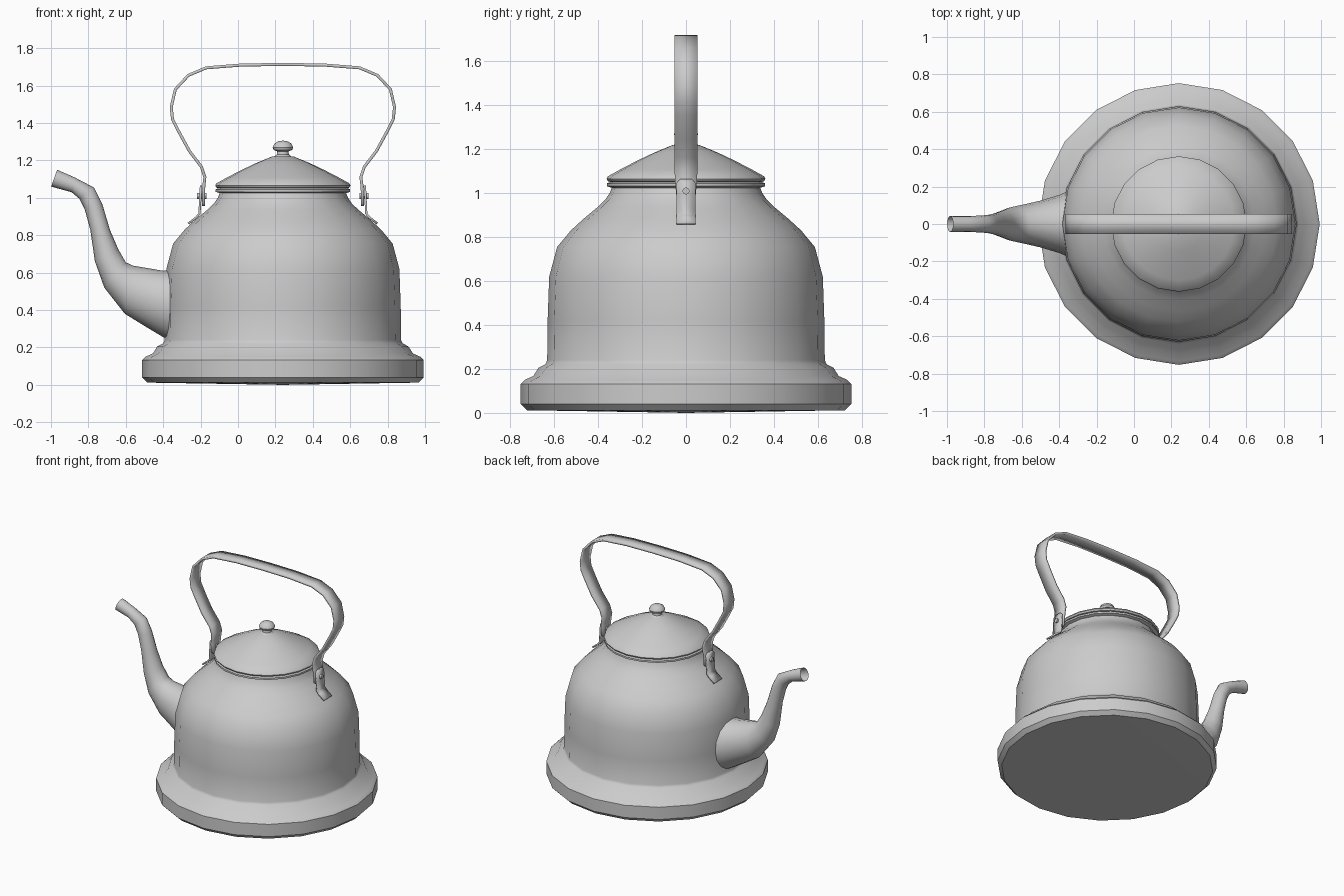
import bpy, bmesh, math

CX = 0.24      # axis of the body
SIDES = 20


def finish(name, bm, angle=40):
    bmesh.ops.recalc_face_normals(bm, faces=bm.faces)
    me = bpy.data.meshes.new(name)
    bm.to_mesh(me)
    bm.free()
    ob = bpy.data.objects.new(name, me)
    bpy.context.collection.objects.link(ob)
    bpy.ops.object.select_all(action='DESELECT')
    ob.select_set(True)
    bpy.context.view_layer.objects.active = ob
    bpy.ops.object.shade_smooth_by_angle(angle=math.radians(angle))
    return ob


def bridge(bm, rings, closed=True):
    for a, b in zip(rings, rings[1:]):
        n = len(a)
        for i in range(n if closed else n - 1):
            j = (i + 1) % n
            vs = list(dict.fromkeys((a[i], a[j], b[j], b[i])))
            if len(vs) > 2:
                bm.faces.new(vs)


def lathe(name, profile, sides=SIDES):
    bm = bmesh.new()
    rings = []
    for r, z in profile:
        if r == 0:
            rings.append([bm.verts.new((CX, 0, z))] * sides)
        else:
            rings.append([bm.verts.new((CX + r * math.cos(math.tau * i / sides),
                                        r * math.sin(math.tau * i / sides), z))
                          for i in range(sides)])
    bridge(bm, rings)
    return finish(name, bm)


def strip(name, pts, thick):
    # flat band: points are (x, z, half width in y)
    bm = bmesh.new()
    rows = [[bm.verts.new((x, -w, z)), bm.verts.new((x, w, z))] for x, z, w in pts]
    bridge(bm, rows, closed=False)
    ob = finish(name, bm)
    mod = ob.modifiers.new("thickness", 'SOLIDIFY')
    mod.thickness = thick
    mod.offset = 0
    return ob


# body with flared base
lathe("kettle_body", [
    (0, 0), (0.725, 0.012), (0.753, 0.04), (0.753, 0.132), (0.735, 0.15),
    (0.695, 0.168), (0.672, 0.205), (0.64, 0.222), (0.632, 0.24), (0.63, 0.42),
    (0.623, 0.62), (0.587, 0.755), (0.525, 0.83), (0.465, 0.885), (0.405, 0.935),
    (0.368, 0.97), (0.348, 1.0), (0.338, 1.025), (0.36, 1.032), (0.36, 1.045),
    (0.345, 1.052)])

# lid
lathe("lid", [
    (0.34, 1.05), (0.356, 1.055), (0.362, 1.066), (0.356, 1.077), (0.30, 1.108),
    (0.225, 1.147), (0.145, 1.185), (0.06, 1.22), (0, 1.228)])

# knob
lathe("lid_knob", [
    (0.05, 1.218), (0.032, 1.232), (0.03, 1.248), (0.05, 1.256), (0.055, 1.27),
    (0.045, 1.29), (0.025, 1.302), (0, 1.306)], 16)

# spout: each section is upper (x, z), lower (x, z), half width
sections = [
    ((-0.33, 0.615), (-0.33, 0.22), 0.185), ((-0.40, 0.61), (-0.40, 0.255), 0.155),
    ((-0.50, 0.627), (-0.50, 0.315), 0.125), ((-0.56, 0.637), (-0.605, 0.38), 0.106),
    ((-0.60, 0.655), (-0.715, 0.52), 0.09), ((-0.64, 0.725), (-0.765, 0.66), 0.07),
    ((-0.685, 0.83), (-0.79, 0.83), 0.058), ((-0.725, 0.965), (-0.82, 0.94), 0.05),
    ((-0.77, 1.055), (-0.848, 0.995), 0.046), ((-0.875, 1.11), (-0.89, 1.03), 0.042),
    ((-0.967, 1.15), (-0.999, 1.06), 0.043)]
bm = bmesh.new()
rings = []
for (ux, uz), (lx, lz), w in sections:
    ring = []
    for i in range(16):
        a = math.tau * i / 16
        c, s = math.cos(a) / 2, math.sin(a)
        ring.append(bm.verts.new(((ux + lx) / 2 + c * (ux - lx), w * s,
                                  (uz + lz) / 2 + c * (uz - lz))))
    rings.append(ring)
bridge(bm, rings)
finish("spout", bm, 60)

# handle: one half, mirrored about the body axis
half = [(0.425, 0.955, 0.022), (0.425, 0.97, 0.042), (0.425, 1.03, 0.048),
        (0.422, 1.07, 0.05), (0.417, 1.11, 0.053), (0.435, 1.165, 0.053),
        (0.50, 1.25, 0.053), (0.56, 1.36, 0.053), (0.59, 1.42, 0.053),
        (0.597, 1.485, 0.053), (0.575, 1.58, 0.053), (0.505, 1.655, 0.053),
        (0.41, 1.695, 0.053), (0.22, 1.71, 0.053)]
path = [(CX + u, z, w) for u, z, w in half] + [(CX, 1.713, 0.053)] \
    + [(CX - u, z, w) for u, z, w in reversed(half)]
strip("handle", path, 0.016)

# brackets bent onto the shoulder, with rivets
for side, label in ((-1, "left"), (1, "right")):
    tab = [(0.437, 1.065, 0.025), (0.439, 1.05, 0.042), (0.442, 0.99, 0.044),
           (0.446, 0.915, 0.044), (0.462, 0.896, 0.044), (0.505, 0.862, 0.044)]
    strip("bracket_" + label, [(CX + side * u, z, w) for u, z, w in tab], 0.012)
    bpy.ops.mesh.primitive_cylinder_add(
        vertices=12, radius=0.016, depth=0.05,
        location=(CX + side * 0.434, 0, 1.01), rotation=(0, math.pi / 2, 0))
    bpy.context.object.name = "rivet_" + label
    bpy.ops.object.shade_smooth_by_angle(angle=math.radians(40))
